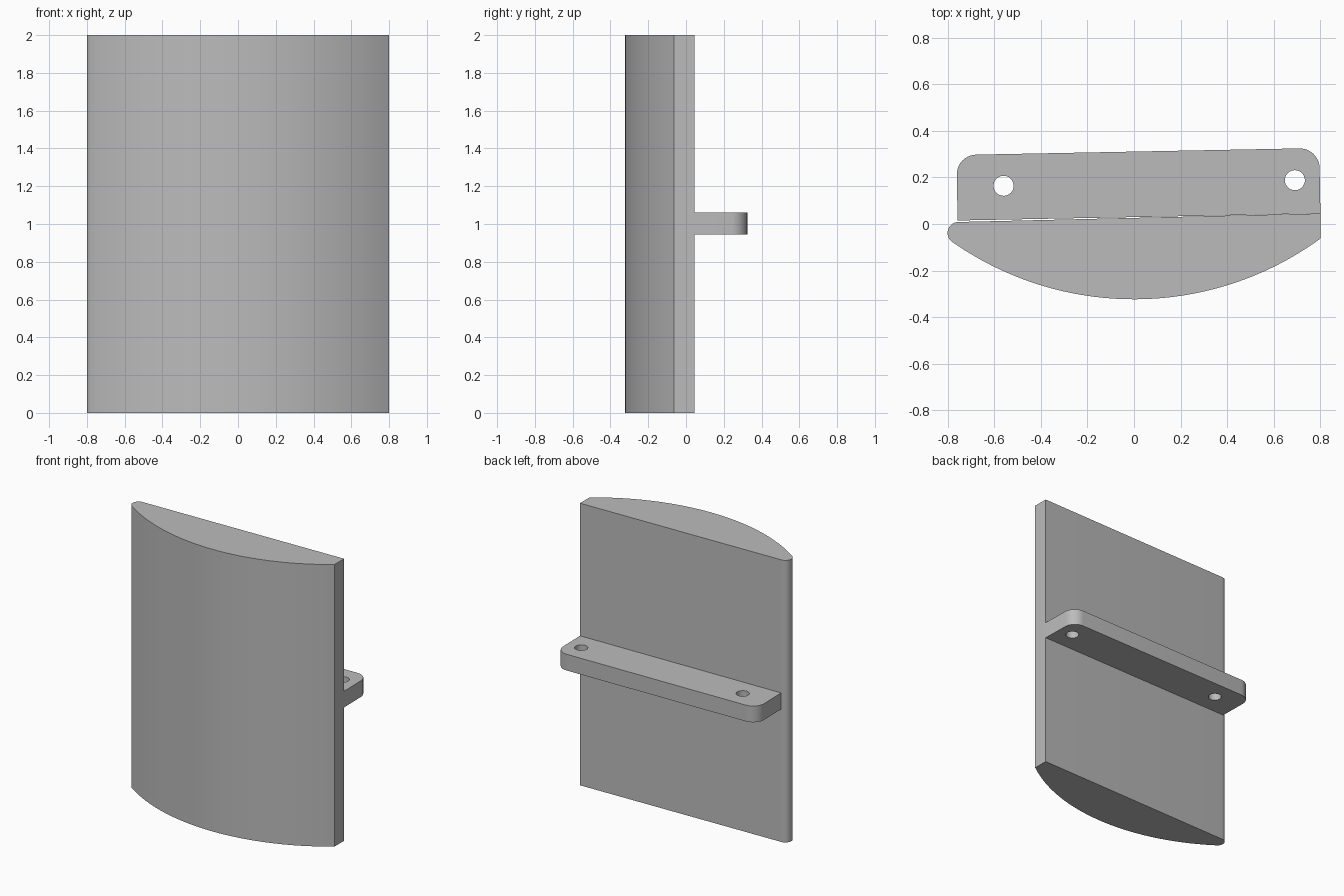
import bpy, bmesh
from math import sin, cos, atan2, radians, sqrt, pi
from mathutils import Matrix, Vector

cube = bpy.data.objects.get("Cube")
if cube:
    bpy.data.objects.remove(cube, do_unlink=True)

gray = bpy.data.materials.new("plain gray")
gray.use_nodes = True
color = (0.5, 0.5, 0.5, 1)
gray.diffuse_color = color
gray.node_tree.nodes["Principled BSDF"].inputs["Base Color"].default_value = color


def arc(cx, cy, r, start, end, steps):
    """Points on a circular arc, angles in radians."""
    angles = [start + (end - start) * i / steps for i in range(steps + 1)]
    return [(cx + r * cos(a), cy + r * sin(a)) for a in angles]


def extrude_loops(name, loops, z0, z1):
    """Fill closed outlines (inner ones become holes) and extrude upward."""
    bm = bmesh.new()
    for loop in loops:
        vs = [bm.verts.new((x, y, z0)) for x, y in loop]
        for a, b in zip(vs, vs[1:] + vs[:1]):
            bm.edges.new((a, b))
    if len(loops) == 1:
        bm.faces.new(bm.verts)
    else:
        bmesh.ops.triangle_fill(bm, edges=bm.edges[:], use_beauty=True)
    ext = bmesh.ops.extrude_face_region(bm, geom=bm.faces[:], use_keep_orig=True)
    top = [g for g in ext["geom"] if isinstance(g, bmesh.types.BMVert)]
    bmesh.ops.translate(bm, verts=top, vec=(0, 0, z1 - z0))
    bmesh.ops.recalc_face_normals(bm, faces=bm.faces[:])
    mesh = bpy.data.meshes.new(name)
    bm.to_mesh(mesh)
    bm.free()
    mesh.materials.append(gray)
    obj = bpy.data.objects.new(name, mesh)
    bpy.context.collection.objects.link(obj)
    bpy.ops.object.select_all(action="DESELECT")
    obj.select_set(True)
    bpy.context.view_layer.objects.active = obj
    bpy.ops.object.shade_smooth_by_angle(angle=radians(30))
    return obj


# Curved panel: bowed front, rounded nose on one edge, slightly tilted flat back
tilt = atan2(0.03, 1.56)
bow_y, bow_r, nose_r = 1.036, 1.359, 0.047
nose_x = -0.753
nose_y = bow_y - sqrt((bow_r - nose_r) ** 2 - nose_x ** 2)
nose_end = atan2(nose_y - bow_y, nose_x) + 2 * pi
bow_end = 2 * pi - atan2(sqrt(bow_r ** 2 - 0.8 ** 2), 0.8)
nose = arc(nose_x, nose_y, nose_r, pi / 2 + tilt, nose_end, 14)
bow = arc(0, bow_y, bow_r, nose_end, bow_end, 48)
back_corner = (0.8, 0.045)
extrude_loops("curved_panel", [nose + bow[1:] + [back_corner]], 0, 2)

# Mounting flange: rounded outer corners and two bolt holes, turned with the back
width, depth, corner = 1.557, 0.281, 0.085
outline = [(-width, 0), (0, 0)]
outline += arc(-corner, depth - corner, corner, 0, pi / 2, 10)
outline += arc(corner - width, depth - corner, corner, pi / 2, pi, 10)
holes = [arc(x, 0.145, 0.043, 0, 2 * pi, 32)[:-1] for x in (-0.107, -1.357)]
flange = extrude_loops("mounting_flange", [outline] + holes, 0.945, 1.06)
flange.data.transform(Matrix.Translation(Vector(back_corner).to_3d()) @ Matrix.Rotation(tilt, 4, "Z"))
